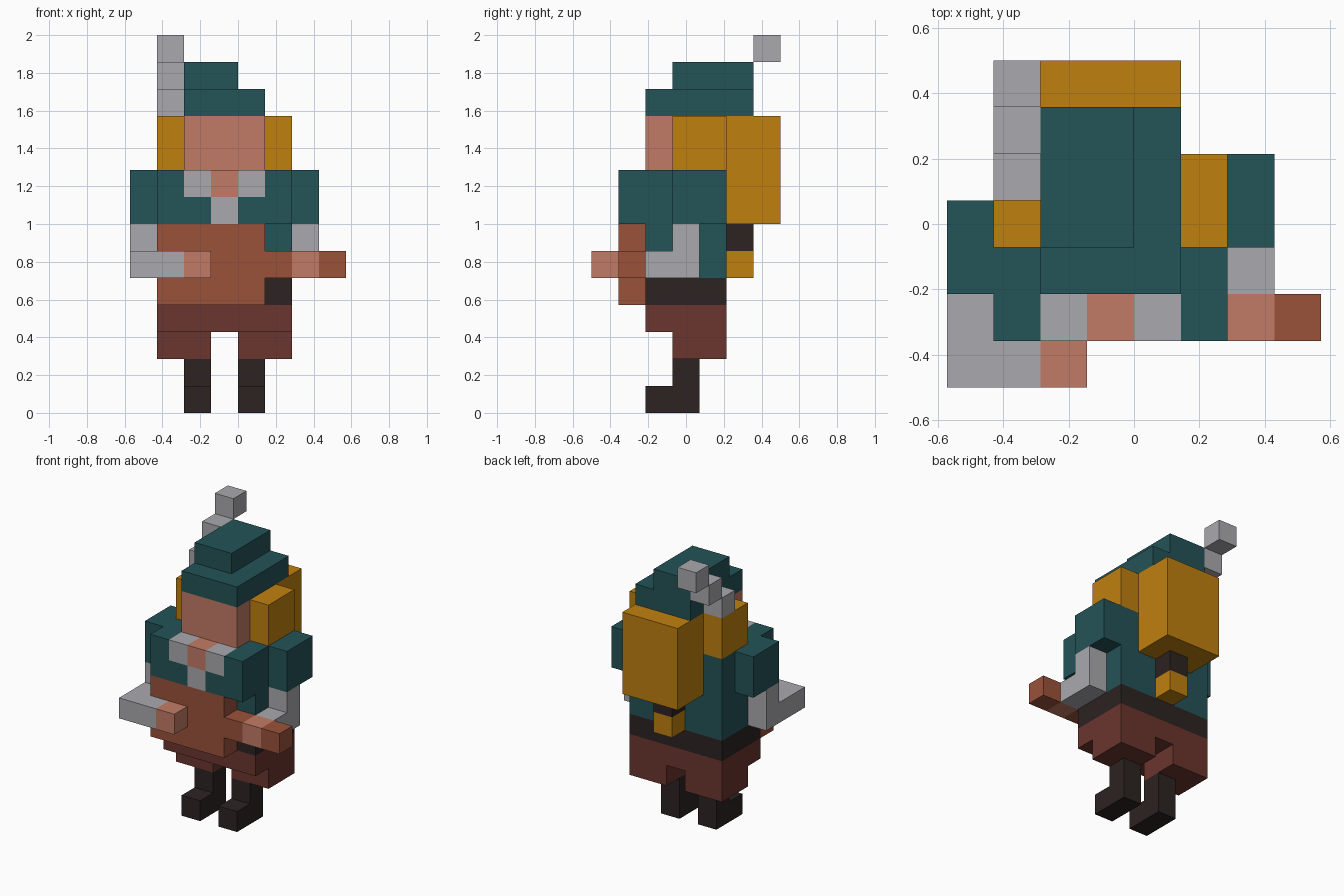
import bpy
import bmesh
from mathutils import Matrix, Vector

cube = bpy.data.objects.get("Cube")
if cube:
    bpy.data.objects.remove(cube, do_unlink=True)

U = 1 / 7            # edge of one block
CENTRE_Y = 3.5       # blocks from the front limit to the centre


def linear(c):
    c /= 255
    return c / 12.92 if c <= 0.04045 else ((c + 0.055) / 1.055) ** 2.4


def material(name, hex_code):
    rgba = [linear(c) for c in bytes.fromhex(hex_code)] + [1.0]
    mat = bpy.data.materials.new(name)
    mat.use_nodes = True
    mat.diffuse_color = rgba
    bsdf = next(n for n in mat.node_tree.nodes if n.type == "BSDF_PRINCIPLED")
    bsdf.inputs["Base Color"].default_value = rgba
    return mat


teal = material("teal cloth", "245357")
gold = material("golden hair", "C0800F")
grey = material("pale grey", "AAA9AE")
skin = material("skin", "C27B66")
rust = material("rust brown", "9B523A")
maroon = material("maroon cloth", "6B352E")
black = material("near black leather", "2C2322")


def part(name, mat, *boxes):
    """One object from boxes given as (x range, y range, z range) in blocks."""
    bm = bmesh.new()
    for spans in boxes:
        lo, hi = (Vector(corner) for corner in zip(*spans))
        shift = Vector((0, CENTRE_Y, 0))
        centre = ((lo + hi) / 2 - shift) * U
        size = (hi - lo) * U
        bmesh.ops.create_cube(
            bm, size=1, matrix=Matrix.Translation(centre) @ Matrix.Diagonal(size).to_4x4())
    mesh = bpy.data.meshes.new(name)
    bm.to_mesh(mesh)
    bm.free()
    mesh.materials.append(mat)
    obj = bpy.data.objects.new(name, mesh)
    bpy.context.collection.objects.link(obj)
    return obj


TORSO_X, TORSO_Y = (-3, 2), (2, 5)
HEAD_X = (-2, 1)

# Boots and short trousers
for side, x in (("right", -2), ("left", 0)):
    part(side + "_boot", black,
         ((x, x + 1), (2, 4), (0, 1)),
         ((x, x + 1), (3, 4), (1, 2)))
part("trousers", maroon,
     (TORSO_X, TORSO_Y, (3, 4)),
     ((-3, -1), (3, 5), (2, 3)),
     ((0, 2), (3, 5), (2, 3)))

# Torso
part("belt", black, (TORSO_X, TORSO_Y, (4, 5)))
part("tunic", teal, (TORSO_X, TORSO_Y, (5, 9)))
part("apron", rust, ((-3, 1), (1, 2), (4, 7)))

# Chest mantle, with a pale collar around the bare throat
part("mantle", teal,
     ((-3, -2), (1, 2), (7, 9)),
     ((1, 2), (1, 2), (7, 9)),
     ((-2, -1), (1, 2), (7, 8)),
     ((0, 1), (1, 2), (7, 8)))
part("collar", grey,
     ((-2, -1), (1, 2), (8, 9)),
     ((0, 1), (1, 2), (8, 9)),
     ((-1, 0), (1, 2), (7, 8)))
part("throat", skin, ((-1, 0), (1, 2), (8, 9)))

# Right arm, reaching forward and across
part("right_shoulder", teal, ((-4, -3), (2, 4), (7, 9)))
part("right_sleeve", grey,
     ((-4, -3), (2, 3), (5, 7)),
     ((-4, -3), (0, 2), (5, 6)),
     ((-3, -2), (0, 1), (5, 6)))
part("right_hand", skin, ((-2, -1), (0, 1), (5, 6)))

# Left arm, holding a short rod
part("left_shoulder", teal, ((2, 3), (3, 5), (7, 9)))
part("left_sleeve", grey,
     ((2, 3), (3, 4), (5, 7)),
     ((2, 3), (2, 3), (5, 6)))
part("left_hand", skin, ((2, 3), (1, 2), (5, 6)))
part("rod", rust,
     ((1, 2), (1, 2), (5, 6)),
     ((3, 4), (1, 2), (5, 6)))

# Head and hair
part("head", skin, (HEAD_X, TORSO_Y, (9, 11)))
for side, x in (("right", -3), ("left", 1)):
    part(side + "_hair", gold, ((x, x + 1), (3, 5), (9, 11)))
part("back_hair", gold, (HEAD_X, (5, 7), (7, 11)))
part("hair_tie", black, ((-1, 0), (5, 6), (6, 7)))
part("hair_tip", gold, ((-1, 0), (5, 6), (5, 6)))

# Stepped hat with a feather rising backwards
part("hat", teal,
     (HEAD_X, (2, 6), (11, 12)),
     ((-2, 0), (3, 6), (12, 13)))
part("feather", grey,
     *[((-3, -2), (4 + i, 5 + i), (11 + i, 12 + i)) for i in range(3)])
